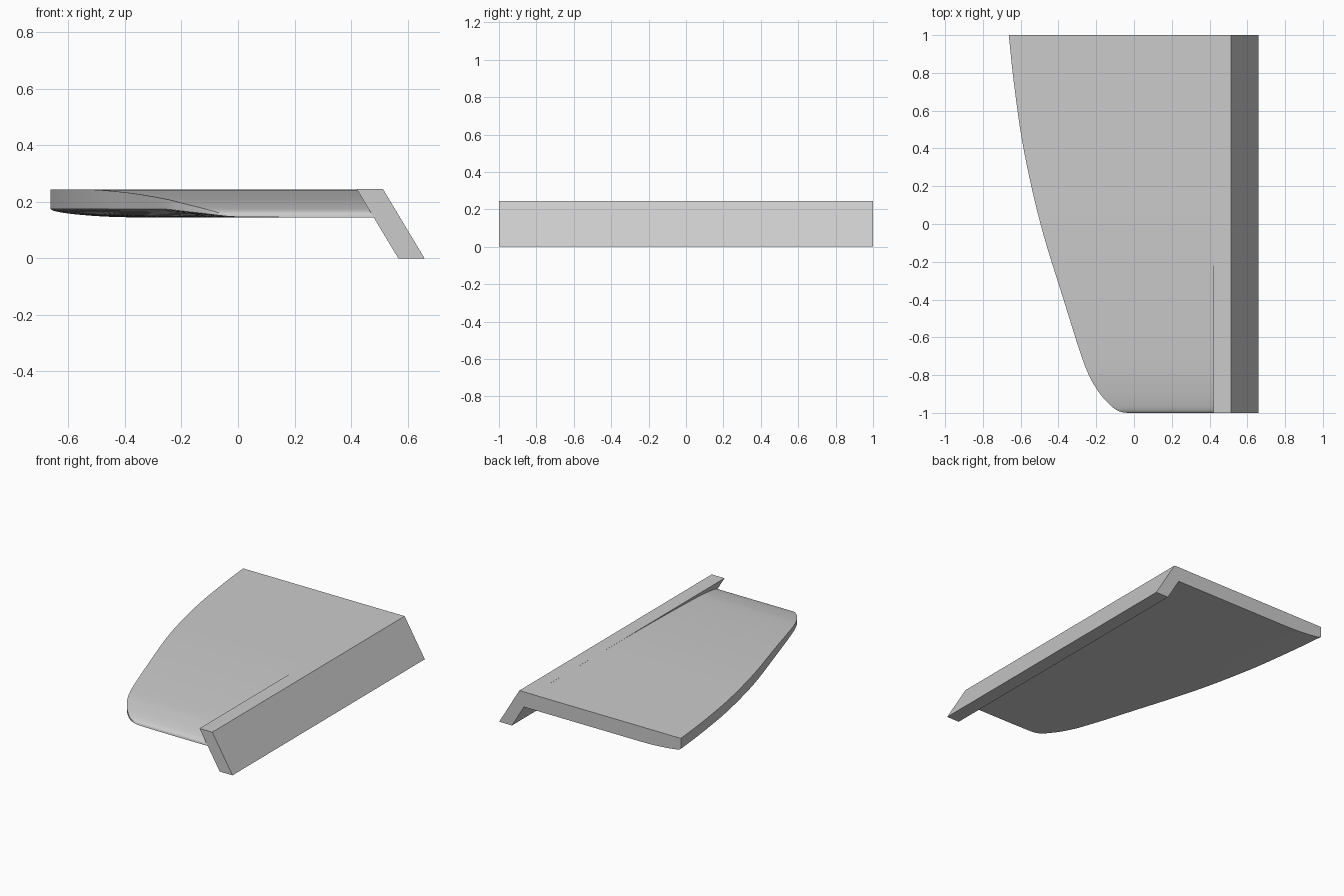
import bpy, bmesh, math
from mathutils import Vector

if "Cube" in bpy.data.objects:
    bpy.data.objects.remove(bpy.data.objects["Cube"])

grey = bpy.data.materials.new("plain grey")
grey.use_nodes = True
colour = (0.6, 0.6, 0.6, 1)
grey.diffuse_color = colour
grey.node_tree.nodes["Principled BSDF"].inputs["Base Color"].default_value = colour


def finish(bm, name):
    bmesh.ops.recalc_face_normals(bm, faces=bm.faces)
    mesh = bpy.data.meshes.new(name)
    bm.to_mesh(mesh)
    bm.free()
    mesh.materials.append(grey)
    obj = bpy.data.objects.new(name, mesh)
    bpy.context.collection.objects.link(obj)
    return obj


def spline(points, steps):
    """Catmull-Rom curve through the points."""
    p = [Vector(q) for q in points]
    p = [2 * p[0] - p[1]] + p + [2 * p[-1] - p[-2]]
    out = []
    for a, b, c, d in zip(p, p[1:], p[2:], p[3:]):
        for i in range(steps):
            t = i / steps
            out.append(0.5 * (2 * b + (c - a) * t + (2 * a - 5 * b + 4 * c - d) * t * t
                              + (3 * b - a - 3 * c + d) * t ** 3))
    return out + [p[-2]]


# Blade: curved edge as (x, y, height of the upper surface)
edge = spline([(-0.034, -1, 0.152), (-0.077, -0.992, 0.164), (-0.125, -0.96, 0.177),
               (-0.193, -0.88, 0.194), (-0.262, -0.745, 0.211), (-0.373, -0.4, 0.230),
               (-0.495, 0, 0.242), (-0.585, 0.4, 0.244), (-0.635, 0.74, 0.244),
               (-0.663, 1, 0.244)], 6)
FLOOR, ROOT, COLS = 0.145, 0.485, 20

bm = bmesh.new()
upper, lower = [], []
for x0, y, z in edge:
    lip = min(0.03, 0.45 * (z - FLOOR))
    row_u, row_l = [], []
    for c in range(COLS + 1):
        x = x0 + (ROOT - x0) * (c / COLS) ** 1.7
        s = max(0, 1 - (x - x0) / 0.28)
        row_u.append(bm.verts.new((x, y, z)))
        row_l.append(bm.verts.new((x, y, FLOOR + lip * (1 - math.sqrt(1 - s * s)) ** 0.8)))
    upper.append(row_u)
    lower.append(row_l)

for r in range(len(edge) - 1):
    for c in range(COLS):
        for g in (upper, lower):
            bm.faces.new((g[r][c], g[r][c + 1], g[r + 1][c + 1], g[r + 1][c]))
    for c in (0, COLS):
        bm.faces.new((upper[r][c], upper[r + 1][c], lower[r + 1][c], lower[r][c]))
for r in (0, -1):
    for c in range(COLS):
        bm.faces.new((upper[r][c], upper[r][c + 1], lower[r][c + 1], lower[r][c]))
blade = finish(bm, "curved_blade")
bpy.context.view_layer.objects.active = blade
blade.select_set(True)
bpy.ops.object.shade_smooth_by_angle(angle=math.radians(30))

# Slanted flange along the straight side
bm = bmesh.new()
profile = [(0.42, 0.2445), (0.513, 0.2445), (0.66, 0), (0.567, 0)]
face = bm.faces.new([bm.verts.new((x, -1, z)) for x, z in profile])
ext = bmesh.ops.extrude_face_region(bm, geom=[face])["geom"]
bmesh.ops.translate(bm, vec=(0, 2, 0), verts=[v for v in ext if isinstance(v, bmesh.types.BMVert)])
finish(bm, "slanted_flange")
